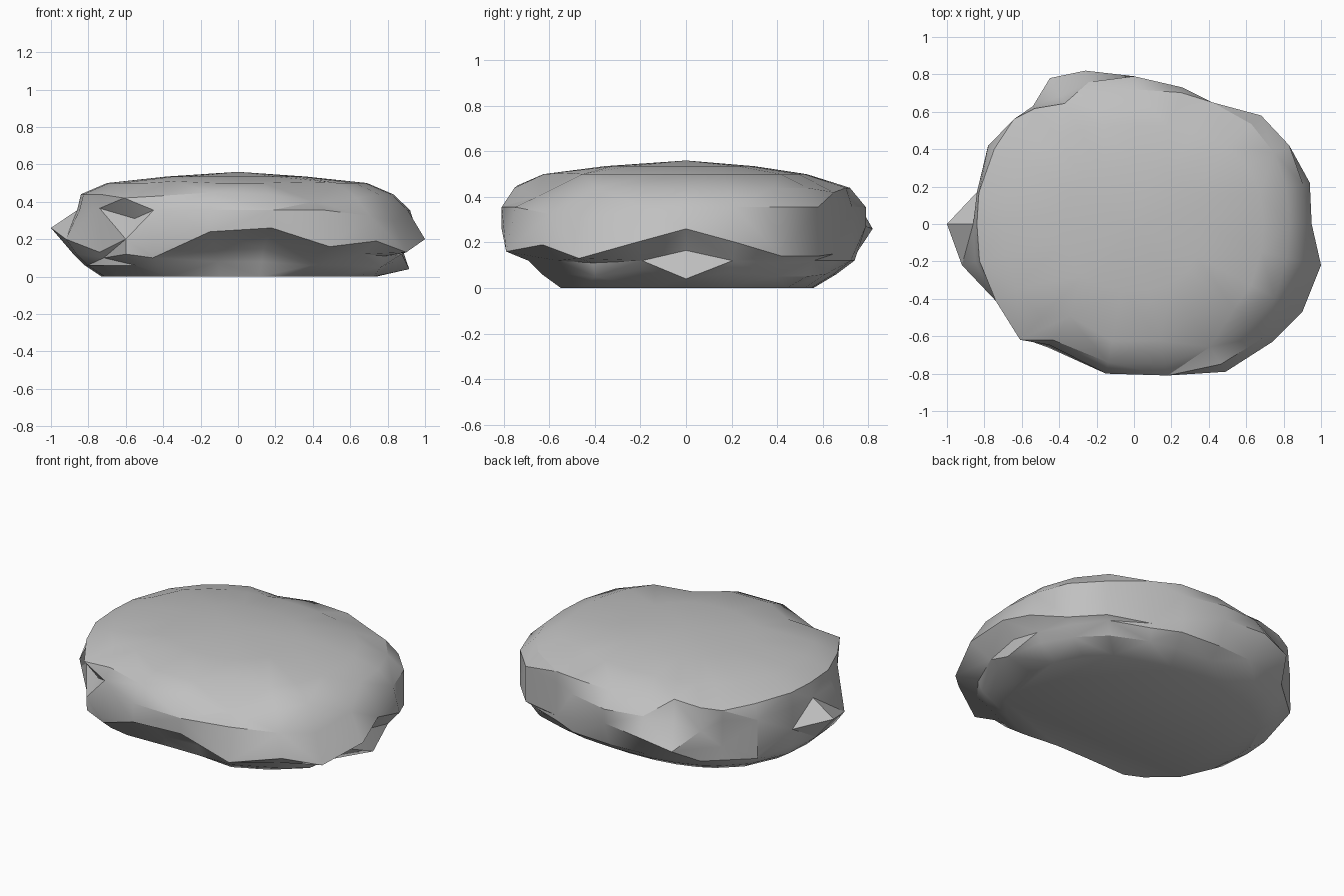
import bpy
import bmesh
import math

default_cube = bpy.data.objects.get("Cube")
if default_cube:
    bpy.data.objects.remove(default_cube, do_unlink=True)

# Jagged widest edge of the stone, anticlockwise: x, y, height
edge = [
    (0.95, 0, .26), (.94, .22, .2), (.83, .42, .14), (.68, .58, .14),
    (.42, .65, .15), (.26, .73, .2), (0, .79, .27), (-.26, .82, .26),
    (-.45, .78, .21), (-.54, .63, .2), (-.63, .55, .2), (-.78, .42, .14),
    (-.84, .17, .22), (-1, 0, .26), (-.92, -.22, .2), (-.74, -.41, .13),
    (-.6, -.61, .2), (-.46, -.66, .13), (-.15, -.8, .24), (.18, -.81, .26),
    (.49, -.79, .16), (.74, -.63, .19), (.9, -.47, .13), (1, -.22, .2),
]

# Horizontal sections: height, then reach to the right, left, front and back.
# None marks the widest edge itself.
sections = [
    ("base", 0, .74, .73, .59, .56),
    ("lower", .06, .84, .82, .68, .66),
    ("under", .12, .89, .88, .75, .74),
    ("widest", None, 1, 1, 1, 1),
    ("upper", .355, .92, .86, .82, .8),
    ("shoulder", .44, .83, .84, .76, .72),
    ("rim", .5, .69, .70, .63, .53),
    ("crown", .535, .36, .38, .36, .3),
]

# Local chips and bulges: radial scale and height shift
chips = {
    # knob and shallow underside on the left flank
    ("lower", 0): (1.09, -.02),
    ("lower", 1): (1.02, .01),
    ("lower", 2): (1.03, -.01),
    ("lower", 3): (1.03, -.01),
    ("lower", 22): (1.03, -.01),
    ("lower", 23): (1.01, .02),
    ("under", 0): (.98, .045),
    ("under", 2): (1, -.01),
    ("under", 15): (.97, -.02),
    ("under", 17): (.99, -.02),
    ("under", 22): (.99, -.01),
    # undercut below the middle of the front
    ("base", 18): (.9, 0),
    ("base", 19): (.9, 0),
    ("lower", 18): (.85, .02),
    ("lower", 19): (.84, .02),
    ("under", 18): (.84, .02),
    ("under", 19): (.82, .03),
    # hollow under the front right lip
    ("upper", 15): (1, .01),
    ("upper", 16): (.92, -.045),
    ("upper", 17): (.98, 0),
    ("shoulder", 16): (1.03, -.02),
    # shelf and lip at the back right
    ("upper", 7): (.97, .01),
    ("upper", 8): (.93, -.02),
    ("upper", 9): (1, -.05),
    ("upper", 10): (1.01, .01),
    ("shoulder", 7): (.99, -.02),
    ("shoulder", 8): (.96, .02),
    ("shoulder", 9): (1.01, 0),
    ("shoulder", 10): (1.03, -.01),
    # worn dips along the front and back of the top
    ("upper", 21): (1, -.03),
    ("upper", 22): (1, -.06),
    ("shoulder", 4): (1, -.02),
    ("shoulder", 17): (.94, -.01),
    ("shoulder", 18): (.98, .01),
    ("shoulder", 20): (.95, -.04),
    ("shoulder", 21): (.98, -.02),
    ("rim", 17): (.88, .01),
    ("rim", 20): (.86, .005),
}


def section_point(x, y, right, left, front, back):
    """Limit an edge point to the rounded oval of a section."""
    a = right if x > 0 else left
    b = back if y > 0 else front
    power = 2.4
    size = (abs(x / a) ** power + abs(y / b) ** power) ** (1 / power)
    scale = min(1, 1 / size)
    return x * scale, y * scale


def build_stone():
    bm = bmesh.new()
    rings = []
    for name, height, right, left, front, back in sections:
        ring = []
        for i, (x, y, z) in enumerate(edge):
            if height is not None:
                x, y = section_point(x, y, right, left, front, back)
                z = height
            scale, lift = chips.get((name, i), (1, 0))
            ring.append(bm.verts.new((x * scale, y * scale, z + lift)))
        rings.append(ring)

    # Side facets, with the diagonal direction alternating
    count = len(edge)
    for level, (low, high) in enumerate(zip(rings, rings[1:])):
        for i in range(count):
            j = (i + 1) % count
            a, b, c, d = low[i], low[j], high[j], high[i]
            if (i + level) % 2:
                bm.faces.new((a, b, c))
                bm.faces.new((a, c, d))
            else:
                bm.faces.new((a, b, d))
                bm.faces.new((b, c, d))

    # Flat underside and gently domed top
    bm.faces.new(list(reversed(rings[0])))
    peak = bm.verts.new((0, 0, .56))
    top = rings[-1]
    for i in range(count):
        bm.faces.new((top[i], top[(i + 1) % count], peak))

    bmesh.ops.recalc_face_normals(bm, faces=bm.faces)
    mesh = bpy.data.meshes.new("flat_stone")
    bm.to_mesh(mesh)
    bm.free()
    stone = bpy.data.objects.new("flat_stone", mesh)
    bpy.context.collection.objects.link(stone)
    return stone


# Stone colour
grey = bpy.data.materials.new("stone_grey")
grey.use_nodes = True
colour = (.53, .53, .53, 1)
grey.diffuse_color = colour
grey.node_tree.nodes["Principled BSDF"].inputs["Base Color"].default_value = colour

stone = build_stone()
stone.data.materials.append(grey)

# Soft shading on gentle facets, crisp creases elsewhere
bpy.ops.object.select_all(action="DESELECT")
stone.select_set(True)
bpy.context.view_layer.objects.active = stone
bpy.ops.object.shade_smooth_by_angle(angle=math.radians(32))
